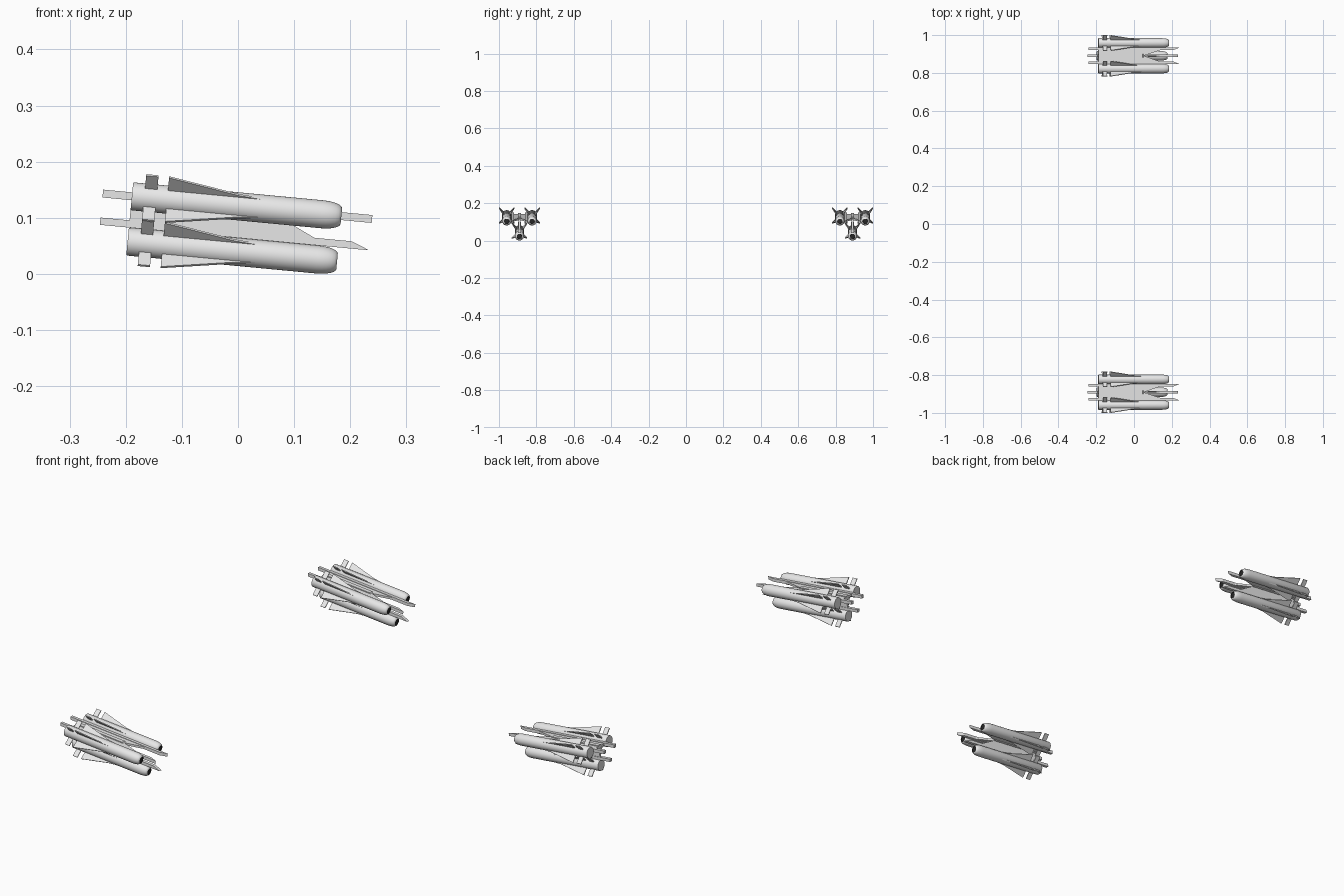
import bpy, bmesh, math
from mathutils import Matrix, Vector

if "Cube" in bpy.data.objects:
    bpy.data.objects.remove(bpy.data.objects["Cube"])

def mat(name, c):
    m = bpy.data.materials.new(name)
    m.diffuse_color = (c, c, c, 1)
    m.use_nodes = True
    m.node_tree.nodes["Principled BSDF"].inputs["Base Color"].default_value = m.diffuse_color
    return m

GREY = mat("light_grey", 0.8)
BLACK = mat("seeker_black", 0.02)

TILT, AXIS_Z, CENTRE_Y = math.radians(5.4), 0.1205, 0.8905
SIDE, DROP, R = 0.068, 0.081, 0.025      # missile offsets from the rack axis, body radius

def make(name, bm, matrix, mats, smooth=False):
    bmesh.ops.recalc_face_normals(bm, faces=bm.faces)
    me = bpy.data.meshes.new(name)
    bm.to_mesh(me)
    bm.free()
    ob = bpy.data.objects.new(name, me)
    bpy.context.collection.objects.link(ob)
    for m in mats:
        me.materials.append(m)
    ob.matrix_world = matrix
    if smooth:
        bpy.ops.object.select_all(action='DESELECT')
        ob.select_set(True)
        bpy.context.view_layer.objects.active = ob
        bpy.ops.object.shade_smooth_by_angle(angle=math.radians(35))
    return ob

def plate(bm, pts, t, rot):
    """Extrude a profile (x, radial) to thickness t, turned around the x axis."""
    rings = [[bm.verts.new(rot @ Vector((x, y, r))) for x, r in pts] for y in (-t / 2, t / 2)]
    bm.faces.new(rings[0])
    bm.faces.new(rings[1][::-1])
    n = len(pts)
    for i in range(n):
        j = (i + 1) % n
        bm.faces.new((rings[0][i], rings[1][i], rings[1][j], rings[0][j]))

def turn(deg):
    return Matrix.Rotation(math.radians(deg), 3, 'X')

def missile_body(matrix):
    # lathed tube with a rounded nose and a dark recessed seeker window
    prof = [(-0.190, 0), (-0.190, R - 0.001), (-0.188, R), (0.150, R)]
    prof += [(0.150 + 0.035 * math.sin(a), 0.014 + (R - 0.014) * math.cos(a))
             for a in [math.radians(15 * k) for k in range(1, 7)]]
    prof += [(0.183, 0.0135), (0.185, 0)]
    bm, n = bmesh.new(), 32
    rings = []
    for x, r in prof:
        if r == 0:
            rings.append([bm.verts.new((x, 0, 0))] * n)
        else:
            rings.append([bm.verts.new((x, r * math.cos(2 * math.pi * i / n),
                                        r * math.sin(2 * math.pi * i / n))) for i in range(n)])
    for k in range(len(rings) - 1):
        a, b = rings[k], rings[k + 1]
        for i in range(n):
            j = (i + 1) % n
            f = bm.faces.new(list(dict.fromkeys((a[i], a[j], b[j], b[i]))))
            f.material_index = 1 if k >= len(rings) - 3 else 0
    make("missile_body", bm, matrix, [GREY, BLACK], True)

def missile_fins(matrix):
    # four long delta wings and four small tail fins in an X
    bm = bmesh.new()
    for d in (45, 135, 225, 315):
        plate(bm, [(-0.127, 0.018), (-0.127, 0.057), (0.0, 0.029), (0.047, 0.024), (0.047, 0.018)], 0.004, turn(d))
        plate(bm, [(-0.168, 0.018), (-0.168, 0.057), (-0.146, 0.057), (-0.146, 0.018)], 0.004, turn(d))
    make("missile_fins", bm, matrix, [GREY])

def rack(matrix):
    # three launch rails with slanted front ends, webs and a central beam
    rails, webs = bmesh.new(), bmesh.new()
    for d, out in ((90, SIDE - R), (-90, SIDE - R), (180, DROP - R)):
        inn = out - 0.013
        plate(rails, [(-0.242, inn), (-0.242, out), (0.240, out), (0.208, inn)], 0.014, turn(d))
        plate(webs, [(-0.190, 0), (-0.190, inn + 0.002), (0.145, inn + 0.002), (0.050, 0)], 0.010, turn(d))
    plate(webs, [(-0.190, -0.009), (-0.190, 0.009), (0.045, 0.009), (0.065, -0.009)], 0.018, turn(0))
    make("launch_rails", rails, matrix, [GREY])
    make("rack_webs", webs, matrix, [GREY])

for side in (-1, 1):
    base = Matrix.Translation((0, side * CENTRE_Y, AXIS_Z)) @ Matrix.Rotation(TILT, 4, 'Y')
    rack(base)
    for y, z in ((-SIDE, 0), (SIDE, 0), (0, -DROP)):
        m = base @ Matrix.Translation((0, y, z))
        missile_body(m)
        missile_fins(m)
